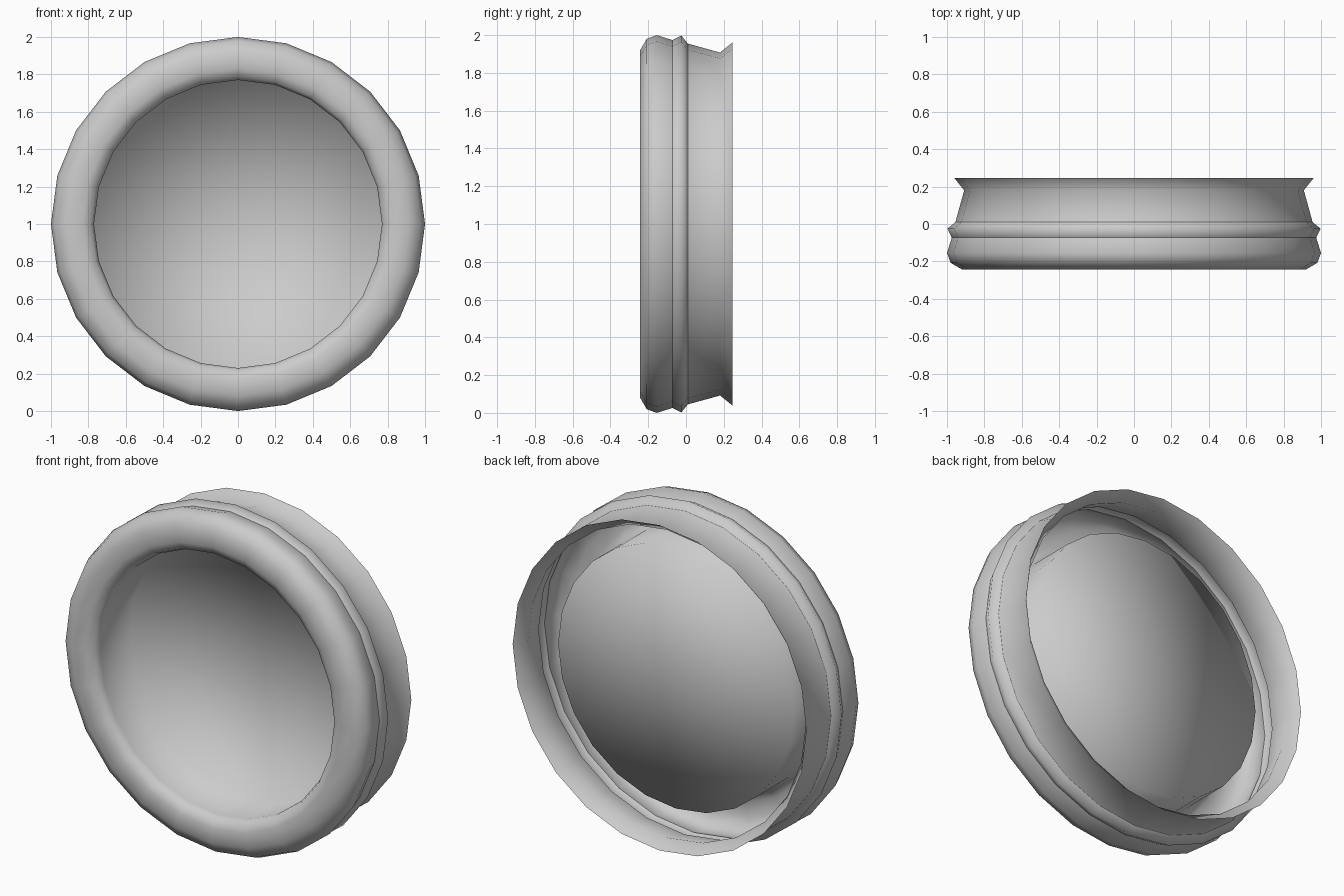
import bpy, math

if "Cube" in bpy.data.objects:
    bpy.data.objects.remove(bpy.data.objects["Cube"])

SIDES = 24


def lathe(name, profile):
    """Turn a (radius, y) profile about the front-back axis at z = 1."""
    verts, rings, faces = [], [], []
    for r, y in profile:
        if r == 0:
            rings.append([len(verts)] * SIDES)
            verts.append((0, y, 1))
            continue
        rings.append(list(range(len(verts), len(verts) + SIDES)))
        for i in range(SIDES):
            a = 2 * math.pi * i / SIDES
            verts.append((r * math.sin(a), y, 1 + r * math.cos(a)))
    for a, b in zip(rings, rings[1:]):
        for i in range(SIDES):
            j = (i + 1) % SIDES
            quad = [a[i], b[i], b[j], a[j]]
            faces.append(list(dict.fromkeys(quad)))
    mesh = bpy.data.meshes.new(name)
    mesh.from_pydata(verts, [], faces)
    mesh.update()
    mesh.shade_smooth()
    obj = bpy.data.objects.new(name, mesh)
    bpy.context.collection.objects.link(obj)
    return obj


# Flared sleeve at the back
lathe("back_sleeve", [(0.96, 0.245), (0.908, 0.18), (0.955, 0.01)])

# Raised bead around the middle
lathe("middle_bead", [(0.955, 0.01), (0.998, -0.025), (0.974, -0.072)])

# Rounded front rim rolling inward, then a straight wall and flat floor
lathe("front_rim_and_pan", [(0.974, -0.072), (1.0, -0.155), (0.98, -0.208), (0.918, -0.244),
                            (0.83, -0.242), (0.785, -0.222), (0.77, -0.185),
                            (0.77, 0.093), (0, 0.095)])
